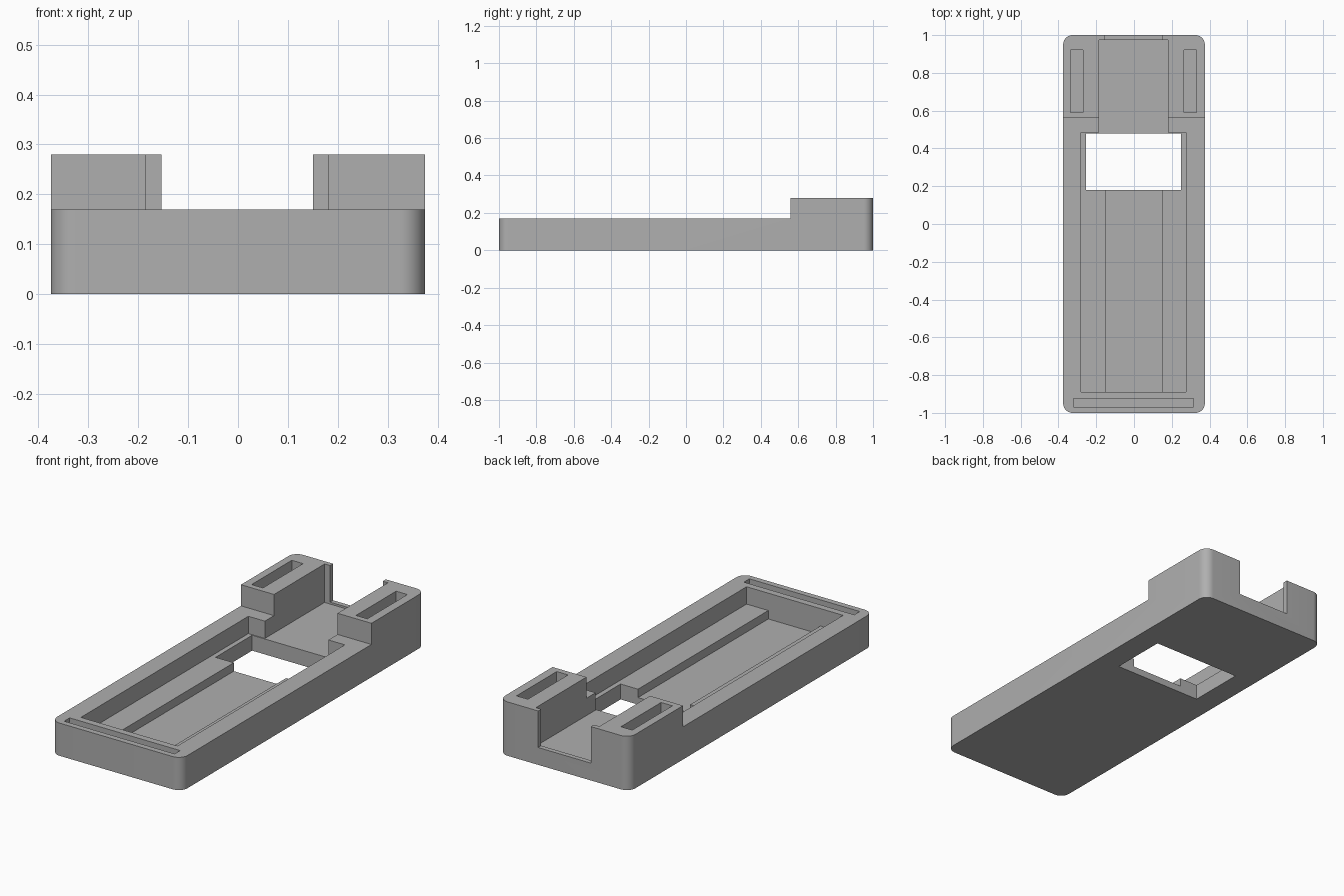
import bpy, bmesh, math

cube = bpy.data.objects.get("Cube")
if cube:
    bpy.data.objects.remove(cube, do_unlink=True)

grey = bpy.data.materials.new("plain_grey")
grey.use_nodes = True
COLOUR = (0.43, 0.43, 0.43, 1)
grey.diffuse_color = COLOUR
grey.node_tree.nodes["Principled BSDF"].inputs["Base Color"].default_value = COLOUR

HALF_W, HALF_L, CORNER = 0.375, 1.0, 0.05
RIM, TOWER, SHELF, FLOOR, SILL = 0.17, 0.28, 0.08, 0.036, 0.09
ABOVE = 0.4


def link(name, bm):
    mesh = bpy.data.meshes.new(name)
    bm.to_mesh(mesh)
    bm.free()
    mesh.materials.append(grey)
    obj = bpy.data.objects.new(name, mesh)
    bpy.context.collection.objects.link(obj)
    return obj


def box(name, x0, x1, y0, y1, z0, z1):
    bm = bmesh.new()
    bmesh.ops.create_cube(bm, size=1)
    for v in bm.verts:
        v.co = (x1 if v.co.x > 0 else x0,
                y1 if v.co.y > 0 else y0,
                z1 if v.co.z > 0 else z0)
    return link(name, bm)


def rounded_block(name, height, segments=10):
    bm = bmesh.new()
    ring = []
    for quarter, (sx, sy) in enumerate([(1, 1), (-1, 1), (-1, -1), (1, -1)]):
        for i in range(segments + 1):
            a = math.pi / 2 * (quarter + i / segments)
            ring.append(bm.verts.new((sx * (HALF_W - CORNER) + CORNER * math.cos(a),
                                      sy * (HALF_L - CORNER) + CORNER * math.sin(a), 0)))
    base = bm.faces.new(ring)
    top = bmesh.ops.extrude_face_region(bm, geom=[base])["geom"]
    bmesh.ops.translate(bm, vec=(0, 0, height),
                        verts=[e for e in top if isinstance(e, bmesh.types.BMVert)])
    bmesh.ops.recalc_face_normals(bm, faces=bm.faces)
    return link(name, bm)


# Tray body with round vertical corners
tray = rounded_block("tray_body", TOWER)

# Recesses cut from the body
cutters = [
    box("front_step", -1, 1, -2, 0.56, RIM, ABOVE),
    box("main_recess", -0.28, 0.275, -0.89, 0.485, SHELF, ABOVE),
    box("centre_channel", -0.15, 0.15, -0.89, 0.3, FLOOR, ABOVE),
    box("floor_window", -0.255, 0.25, 0.18, 0.48, -0.1, ABOVE),
    box("rear_channel", -0.185, 0.18, 0.4, 0.975, SHELF, ABOVE),
    box("rear_opening", -0.153, 0.15, 0.9, 1.2, SILL, ABOVE),
    box("front_slot", -0.32, 0.315, -0.97, -0.925, RIM - 0.06, ABOVE),
    box("right_tower_slot", -0.335, -0.27, 0.59, 0.92, TOWER - 0.08, ABOVE),
    box("left_tower_slot", 0.265, 0.33, 0.59, 0.92, TOWER - 0.08, ABOVE),
]
for cutter in cutters:
    cutter.hide_render = True
    mod = tray.modifiers.new(cutter.name, "BOOLEAN")
    mod.operation = "DIFFERENCE"
    mod.solver = "EXACT"
    mod.object = cutter

# Bake the cuts and drop the cutters
bpy.context.view_layer.update()
graph = bpy.context.evaluated_depsgraph_get()
baked = bpy.data.meshes.new_from_object(tray.evaluated_get(graph))
tray.modifiers.clear()
tray.data = baked
for cutter in cutters:
    bpy.data.objects.remove(cutter, do_unlink=True)

bpy.ops.object.select_all(action="DESELECT")
tray.select_set(True)
bpy.context.view_layer.objects.active = tray
bpy.ops.object.shade_smooth_by_angle(angle=math.radians(30))
